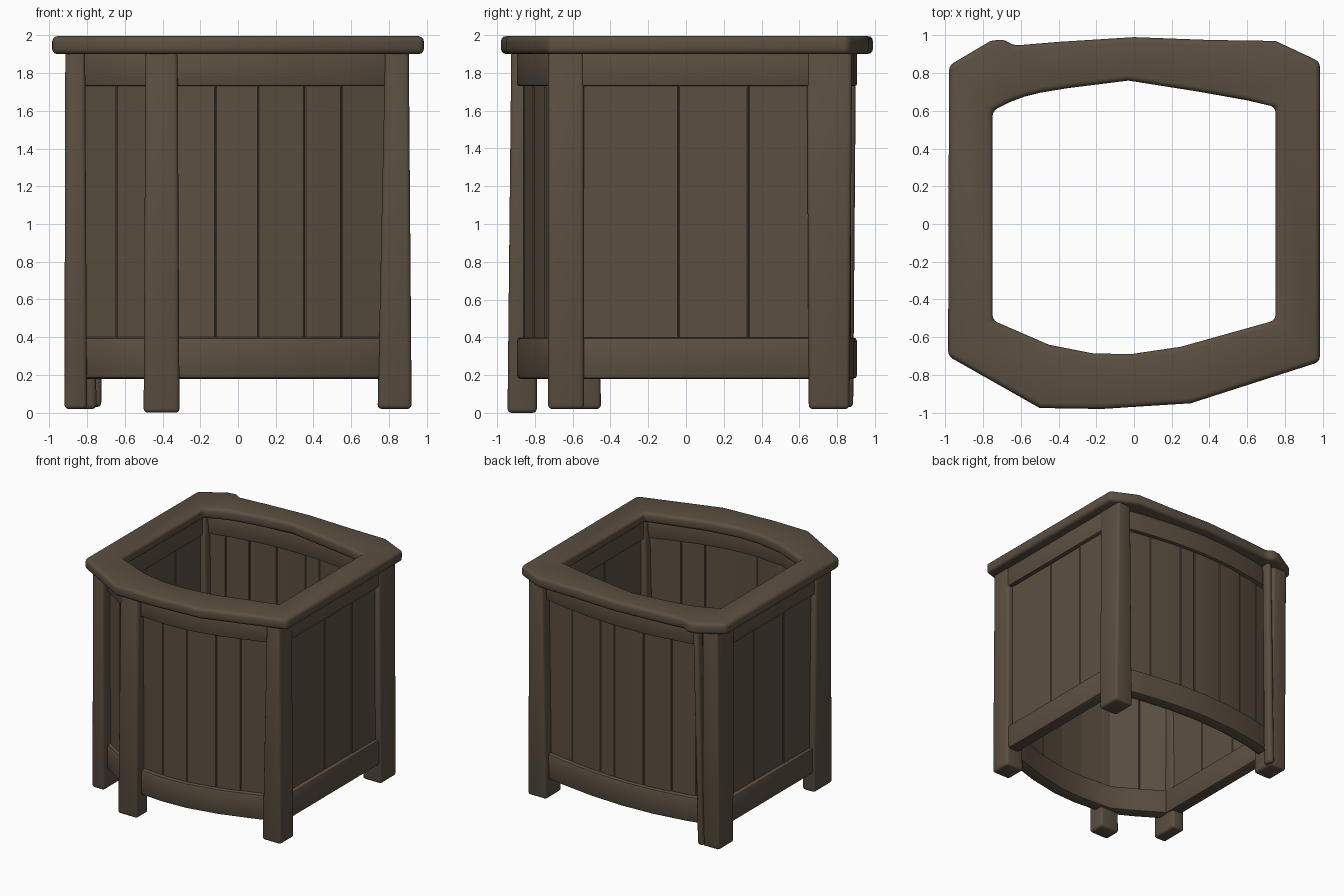
import bpy, bmesh, random
from mathutils import Vector

if "Cube" in bpy.data.objects:
    bpy.data.objects.remove(bpy.data.objects["Cube"])

random.seed(4)
wood = bpy.data.materials.new("dark_brown_wood")
wood.diffuse_color = (0.105, 0.078, 0.052, 1)
wood.use_nodes = True
wood.node_tree.nodes["Principled BSDF"].inputs["Base Color"].default_value = wood.diffuse_color


def finish(name, bm, bevel, segments=2):
    """Round the sharp edges and make an object."""
    bmesh.ops.recalc_face_normals(bm, faces=bm.faces)
    sharp = [e for e in bm.edges if e.calc_face_angle(0) > 0.6]
    bmesh.ops.bevel(bm, geom=sharp, offset=bevel, segments=segments,
                    affect='EDGES', profile=0.5, clamp_overlap=True)
    mesh = bpy.data.meshes.new(name)
    bm.to_mesh(mesh)
    bm.free()
    mesh.materials.append(wood)
    ob = bpy.data.objects.new(name, mesh)
    bpy.context.collection.objects.link(ob)
    bpy.ops.object.select_all(action='DESELECT')
    ob.select_set(True)
    bpy.context.view_layer.objects.active = ob
    bpy.ops.object.shade_smooth_by_angle(angle=0.6)
    return ob


def band(name, outer, inner, z0, z1, bevel, closed=False, segments=2):
    """Upright band between an outer and an inner plan line."""
    bm = bmesh.new()
    rows = [[bm.verts.new((p[0], p[1], z)) for p, z in
             ((o, z0), (o, z1), (i, z1), (i, z0))] for o, i in zip(outer, inner)]
    n = len(rows)
    for k in range(n if closed else n - 1):
        a, b = rows[k], rows[(k + 1) % n]
        for j in range(4):
            m = (j + 1) % 4
            bm.faces.new((a[j], b[j], b[m], a[m]))
    if not closed:
        bm.faces.new(rows[0])
        bm.faces.new(rows[-1][::-1])
    return finish(name, bm, bevel, segments)


def inset(path, d):
    """Shift an anticlockwise plan line inward by d."""
    pts = [Vector(p) for p in path]
    out = []
    for k, p in enumerate(pts):
        t = (pts[min(k + 1, len(pts) - 1)] - pts[max(k - 1, 0)]).normalized()
        out.append(p + Vector((-t.y, t.x)) * d)
    return out


def at(path, t, axis):
    """Point of the plan line whose x or y equals t."""
    for a, b in zip(path, path[1:]):
        lo, hi = sorted((a[axis], b[axis]))
        if lo - 1e-6 <= t <= hi + 1e-6:
            return Vector(a).lerp(Vector(b), (t - a[axis]) / (b[axis] - a[axis]))
    return Vector(path[0] if abs(path[0][axis] - t) < abs(path[-1][axis] - t) else path[-1])


def leg(name, bottom, top, z0, z1=1.92):
    """Tapered post; rectangles given as x0, x1, y0, y1."""
    bm = bmesh.new()
    r = [[bm.verts.new((q[i], q[j], z)) for i, j in ((0, 2), (1, 2), (1, 3), (0, 3))]
         for q, z in ((bottom, z0), (top, z1))]
    bm.faces.new(r[0][::-1])
    bm.faces.new(r[1])
    for k in range(4):
        m = (k + 1) % 4
        bm.faces.new((r[0][k], r[0][m], r[1][m], r[1][k]))
    return finish(name, bm, 0.022, 3)


# Top rim, with a chipped back left corner
rim_outer = [(-.985, -.70), (-.5, -.975), (-.17, -.98), (.06, -.965), (.30, -.95),
             (.985, -.73), (.985, .86), (.75, .97), (.4, .975), (0, .99), (-.4, .965),
             (-.64, .945), (-.69, .98), (-.76, .97), (-.98, .84)]
rim_inner = [(-.75, -.51), (-.45, -.64), (-.22, -.685), (-.02, -.69), (.25, -.65),
             (.75, -.51), (.75, .62), (.6, .655), (.35, .70), (-.03, .76), (-.35, .72),
             (-.5, .695), (-.58, .675), (-.66, .645), (-.75, .60)]
band("top_rim", rim_outer, rim_inner, 1.9, 1.995, 0.028, True, 3)

# Wall plan lines (anticlockwise), run axis, and plank joints along that axis
walls = {
    "front": ([(-.86, -.61), (-.62, -.76), (-.42, -.87), (-.1, -.895), (.12, -.885),
               (.4, -.83), (.62, -.76), (.86, -.68)], 0,
              [-.86, -.66, -.42, -.12, .11, .36, .56, .86]),
    "right": ([(.9, -.64), (.9, .76)], 1, [-.64, -.04, .33, .76]),
    "back": ([(.86, .8), (.6, .85), (.3, .89), (0, .905), (-.3, .89), (-.6, .845),
              (-.86, .78)], 0, [.86, .52, .22, .08, -.2, -.45, -.66, -.86]),
    "left": ([(-.9, .76), (-.9, -.55)], 1, [.76, .3, -.1, -.55]),
}
for side, (path, axis, joints) in walls.items():
    inner = inset(path, 0.11)
    band(side + "_top_rail", path, inner, 1.73, 1.91, 0.012)
    band(side + "_bottom_rail", path, inner, 0.18, 0.40, 0.02)
    # Planks, split further at the bends of the wall
    for n, (a, b) in enumerate(zip(joints, joints[1:])):
        lo, hi = min(a, b), max(a, b)
        bends = [p[axis] for p in path if lo + .02 < p[axis] < hi - .02]
        stops = sorted([a, b] + bends, reverse=a > b)
        line = [at(path, t, axis) for t in stops]
        d = 0.03 + random.uniform(0, 0.01)
        band(f"{side}_plank_{n + 1}", inset(line, d), inset(line, d + 0.05),
             0.32, 1.8, 0.006, segments=1)

# Corner posts and the middle front post
leg("front_right_leg", (.74, .92, -.73, -.54), (.78, .905, -.73, -.54), 0.02)
leg("front_left_leg", (-.92, -.80, -.70, -.45), (-.915, -.81, -.70, -.48), 0.02)
leg("back_right_leg", (.74, .92, .65, .865), (.77, .905, .64, .88), 0.02)
leg("back_left_leg", (-.92, -.75, .65, .86), (-.915, -.77, .64, .88), 0.02)
leg("middle_front_leg", (-.50, -.31, -.945, -.79), (-.49, -.32, -.925, -.79), 0.0)

# Splintered strip beside the back left post
leg("loose_strip", (-.78, -.725, .80, .885), (-.74, -.69, .82, .90), 0.03)
